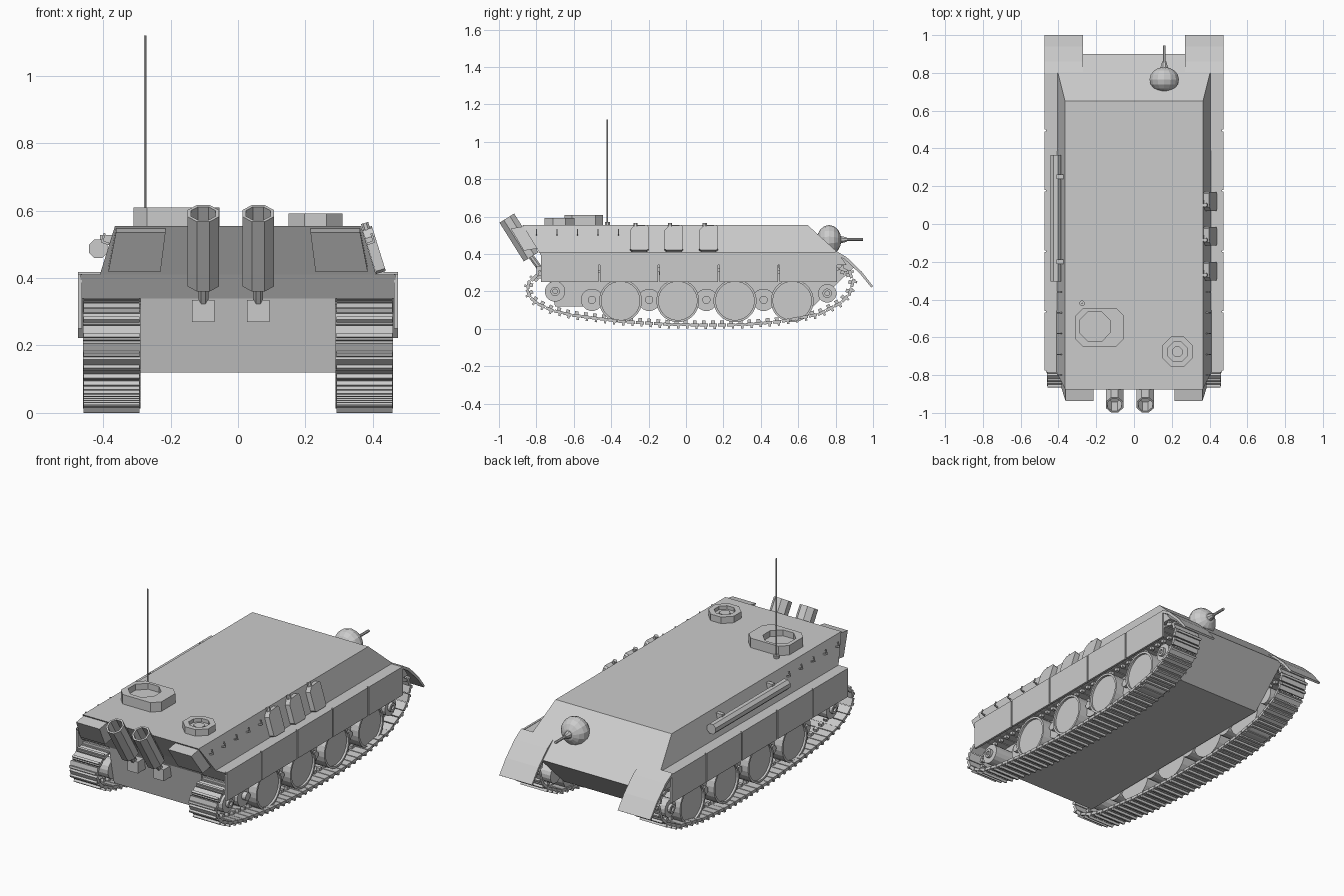
import bpy, bmesh, math
from mathutils import Vector, Matrix

if "Cube" in bpy.data.objects:
    bpy.data.objects.remove(bpy.data.objects["Cube"])


def finish(name, bm):
    bmesh.ops.remove_doubles(bm, verts=bm.verts, dist=1e-5)
    bmesh.ops.recalc_face_normals(bm, faces=bm.faces)
    me = bpy.data.meshes.new(name)
    bm.to_mesh(me)
    bm.free()
    ob = bpy.data.objects.new(name, me)
    bpy.context.collection.objects.link(ob)
    return ob


def loft(name, rings):
    """Skin matching rings of points and cap both ends."""
    bm = bmesh.new()
    vs = [[bm.verts.new(p) for p in r] for r in rings]
    n = len(vs[0])
    for a, b in zip(vs, vs[1:]):
        for i in range(n):
            j = (i + 1) % n
            bm.faces.new((a[i], a[j], b[j], b[i]))
    bm.faces.new(vs[0])
    bm.faces.new(vs[-1])
    return finish(name, bm)


def prism(name, yz, x0, x1):
    return loft(name, [[(x, y, z) for y, z in yz] for x in (x0, x1)])


def box(name, x0, x1, y0, y1, z0, z1):
    return prism(name, [(y0, z0), (y1, z0), (y1, z1), (y0, z1)], x0, x1)


def lathe(name, origin, axis, profile, n):
    """Rings of (radius, distance) along an axis."""
    q = Vector(axis).to_track_quat('Z', 'Y')
    o = Vector(origin)
    ang = [math.tau * (i + 0.5) / n for i in range(n)]
    return loft(name, [[o + q @ Vector((r * math.cos(a), r * math.sin(a), d)) for a in ang]
                       for r, d in profile])


def rod(name, p0, p1, r, n=8):
    d = Vector(p1) - Vector(p0)
    return lathe(name, p0, d, [(r, 0), (r, d.length)], n)


def octo(x0, x1, y0, y1, c, z):
    return [(x0 + c, y0, z), (x1 - c, y0, z), (x1, y0 + c, z), (x1, y1 - c, z),
            (x1 - c, y1, z), (x0 + c, y1, z), (x0, y1 - c, z), (x0, y0 + c, z)]


# hull: lower tub, sponsons, sloped superstructure
prism("lower_hull", [(-.70, .12), (.68, .12), (.90, .33), (.81, .41), (-.785, .41), (-.745, .34)], -.29, .29)
prism("sponsons", [(-.785, .41), (-.745, .34), (.86, .34), (.81, .41)], -.467, .467)
loft("superstructure", [
    [(-.41, -.785, .41), (.41, -.785, .41), (.405, .81, .41), (-.405, .81, .41)],
    [(-.365, -.875, .555), (.365, -.875, .555), (.365, .65, .555), (-.365, .65, .555)]])


def side_point(s, y, v, n):
    """Point on the sloped side plate: v up the slope, n outward."""
    return (s * (.41 - .296 * v + .955 * n), y, .412 + .955 * v + .296 * n)


# closed track path, counter-clockwise seen from +x
PATH = [Vector(p) for p in [
    (-.795, .135), (-.72, .10), (-.61, .073), (-.35, .040), (-.1, .024), (.07, .021), (.30, .022),
    (.50, .038), (.71, .078), (.83, .14), (.875, .19), (.893, .25), (.875, .305), (.83, .32),
    (-.74, .305), (-.80, .285), (-.84, .245), (-.848, .205), (-.83, .165)]]


def track(name, s, count=76):
    segs = list(zip(PATH, PATH[1:] + PATH[:1]))
    step = sum((b - a).length for a, b in segs) / count
    bm = bmesh.new()
    dist = step / 2
    for a, b in segs:
        t = b - a
        L = t.length
        while dist < L:
            p = a + t * dist / L
            m = (Matrix.Translation((s * .375, p.x, p.y))
                 @ Matrix.Rotation(math.atan2(t.y, t.x), 4, 'X'))
            bmesh.ops.create_cube(bm, size=1, matrix=m @ Matrix.Diagonal((.17, step * .9, .016, 1)))
            bmesh.ops.create_cube(bm, size=1, matrix=m @ Matrix.Translation((0, step * .2, -.012))
                                  @ Matrix.Diagonal((.166, .012, .018, 1)))
            bmesh.ops.create_cube(bm, size=1, matrix=m @ Matrix.Translation((0, 0, .014))
                                  @ Matrix.Diagonal((.02, .02, .02, 1)))
            dist += step
        dist -= L
    me_ob = finish(name, bm)
    return me_ob


for s, side in ((1, "right"), (-1, "left")):
    ax = (s, 0, 0)
    track("track_" + side, s)
    # road wheels, small inner wheels and end wheels
    for i in range(4):
        y = -.35 + .306 * i
        lathe(f"road_wheel_{side}_{i}", (s * .30, y, .15), ax,
              [(.115, 0), (.115, .14), (.103, .14), (.103, .128), (.0, .128)], 24)
        y -= .153
        lathe(f"inner_wheel_{side}_{i}", (s * .29, y, .155), ax,
              [(.06, 0), (.06, .10), (.022, .10), (.022, .125), (0, .125)], 16)
    for nm, y, z, r in (("rear", -.70, .20, .055), ("front", .755, .19, .05)):
        lathe(f"{nm}_wheel_{side}", (s * .29, y, z), ax,
              [(r, 0), (r, .14), (.025, .14), (.025, .155), (.012, .155), (.012, .145), (0, .145)], 16)
    # side skirts
    edges = [-.78, -.465, -.145, .175, .495, .81]
    for i, (a, b) in enumerate(zip(edges, edges[1:])):
        box(f"skirt_{side}_{i}", s * .463, s * .475, a + .004, b - .004, .25, .412)
    # front fender
    prism("fender_" + side, [(.80, .418), (.86, .382), (.94, .305), (1.0, .228),
                             (.99, .222), (.93, .295), (.85, .370), (.80, .40)], s * .27, s * .475)
    # rear stowage bin, following the rear plate
    tr = [(.215, -.865, .548), (.362, -.865, .548), (.385, -.795, .43), (.23, -.795, .43)]
    loft("rear_bin_" + side, [[(s * x, y, z) for x, y, z in tr],
                              [(s * x, y - .072, z - .012) for x, y, z in tr]])
    # small hooks along the side plate
    for i in range(5):
        y = -.80 + .11 * i
        hook = [(.09, 0), (.09, .025), (.12, .025), (.12, .019), (.097, .019), (.097, 0)]
        loft(f"hook_{side}_{i}", [[side_point(s, y + d, v, n) for v, n in hook] for d in (-.003, .003)])

# spare links on the right side
LINK = [(-.05, .008), (-.04, 0), (.04, 0), (.05, .008), (.05, .13), (.042, .14), (-.03, .135), (-.05, .11)]
for i, y in enumerate((-.25, -.065, .12)):
    loft(f"spare_link_{i}", [[side_point(1, y + u, v, n) for u, v in LINK] for n in (0, .03)])
    rod(f"spare_link_pin_{i}", side_point(1, y - .02, .13, .012), side_point(1, y - .02, .155, .012), .012)

# tube on the left side with brackets
rod("stowage_tube", (-.415, -.305, .487), (-.415, .365, .487), .03)
for i, y in enumerate((-.2, .25)):
    box(f"tube_bracket_{i}", -.41, -.37, y - .012, y + .012, .50, .528)

# ball mount with gun, on the glacis
ball = [(.08 * math.cos(a), .066 * math.sin(a)) for a in [math.pi * (i / 8 - .5) for i in range(9)]]
lathe("ball_mount", (.16, .765, .475), (0, 1, 0), ball, 14).scale.z = 1
rod("gun_barrel", (.16, .76, .477), (.16, .945, .477), .008)
lathe("gun_collar", (.16, .80, .477), (0, 1, 0), [(.03, 0), (.012, .06)], 8)

# roof hatches: raised rims with sunken centres
loft("left_hatch", [octo(-.31, -.055, -.65, -.445, .04, .55), octo(-.31, -.055, -.65, -.445, .04, .609),
                    octo(-.288, -.126, -.623, -.463, .047, .609), octo(-.288, -.126, -.623, -.463, .047, .575)])
lathe("right_hatch", (.23, -.677, .55), (0, 0, 1),
      [(.087, 0), (.087, .042), (.056, .042), (.056, .022), (.03, .022), (.03, .03), (0, .03)], 8)

# antenna
rod("antenna_base", (-.275, -.42, .55), (-.275, -.42, .57), .015)
rod("antenna", (-.275, -.42, .56), (-.275, -.42, 1.12), .004, 6)

# twin exhausts along the rear plate
AX = Vector((0, -.13, .207))
L = AX.length
for i, x in enumerate((-.103, .06)):
    lathe(f"exhaust_{i}", (x, -.828, .385), AX,
          [(.05, 0), (.05, L), (.04, L), (.04, L - .09), (0, L - .09)], 8)
    rod(f"exhaust_pipe_{i}", (x, -.765, .30), (x, -.832, .392), .016)
    box(f"exhaust_box_{i}", x - .033, x + .033, -.80, -.72, .27, .335)
